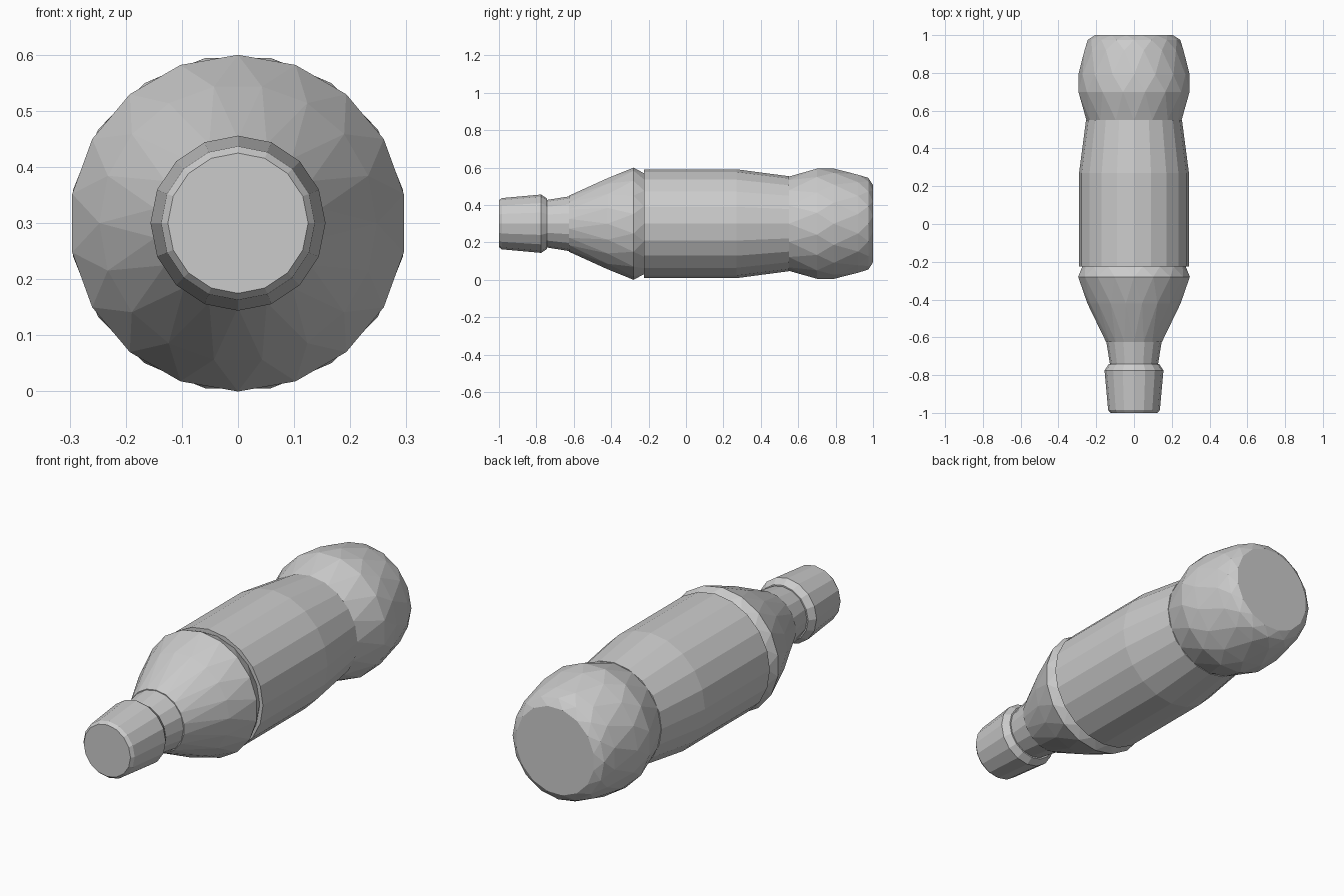
import bpy, bmesh
from math import sin, cos, pi

if "Cube" in bpy.data.objects:
    bpy.data.objects.remove(bpy.data.objects["Cube"])

AXIS_Z = 0.30


def hull_part(name, rings, sides, stagger=False):
    """Closed faceted solid around the y axis; rings are (y, radius)."""
    bm = bmesh.new()
    for i, (y, r) in enumerate(rings):
        turn = 0.5 * (i % 2) if stagger else 0
        for k in range(sides):
            a = 2 * pi * (k + turn) / sides
            bm.verts.new((r * cos(a), y, AXIS_Z + r * sin(a)))
    bmesh.ops.convex_hull(bm, input=bm.verts[:])
    bmesh.ops.dissolve_limit(bm, angle_limit=0.02, verts=bm.verts[:], edges=bm.edges[:])
    bmesh.ops.recalc_face_normals(bm, faces=bm.faces[:])
    mesh = bpy.data.meshes.new(name)
    bm.to_mesh(mesh)
    bm.free()
    obj = bpy.data.objects.new(name, mesh)
    bpy.context.collection.objects.link(obj)
    return obj


# Rounded bottom bulb, with staggered facets
hull_part("bottle_base", [(0.55, 0.252), (0.70, 0.30), (0.79, 0.295),
                          (0.92, 0.267), (0.975, 0.245), (1.0, 0.21)], 16, True)
# Long straight body narrowing toward the base
hull_part("bottle_body", [(-0.225, 0.291), (0.27, 0.291), (0.55, 0.254)], 20)
# Shoulder tapering to the neck
hull_part("bottle_shoulder", [(-0.225, 0.274), (-0.28, 0.30),
                              (-0.42, 0.247), (-0.625, 0.15)], 18, True)
# Neck
hull_part("bottle_neck", [(-0.62, 0.147), (-0.745, 0.127)], 16)
# Cap with chamfered rim
hull_part("bottle_cap", [(-0.742, 0.134), (-0.775, 0.156),
                         (-0.985, 0.137), (-1.0, 0.125)], 16)
